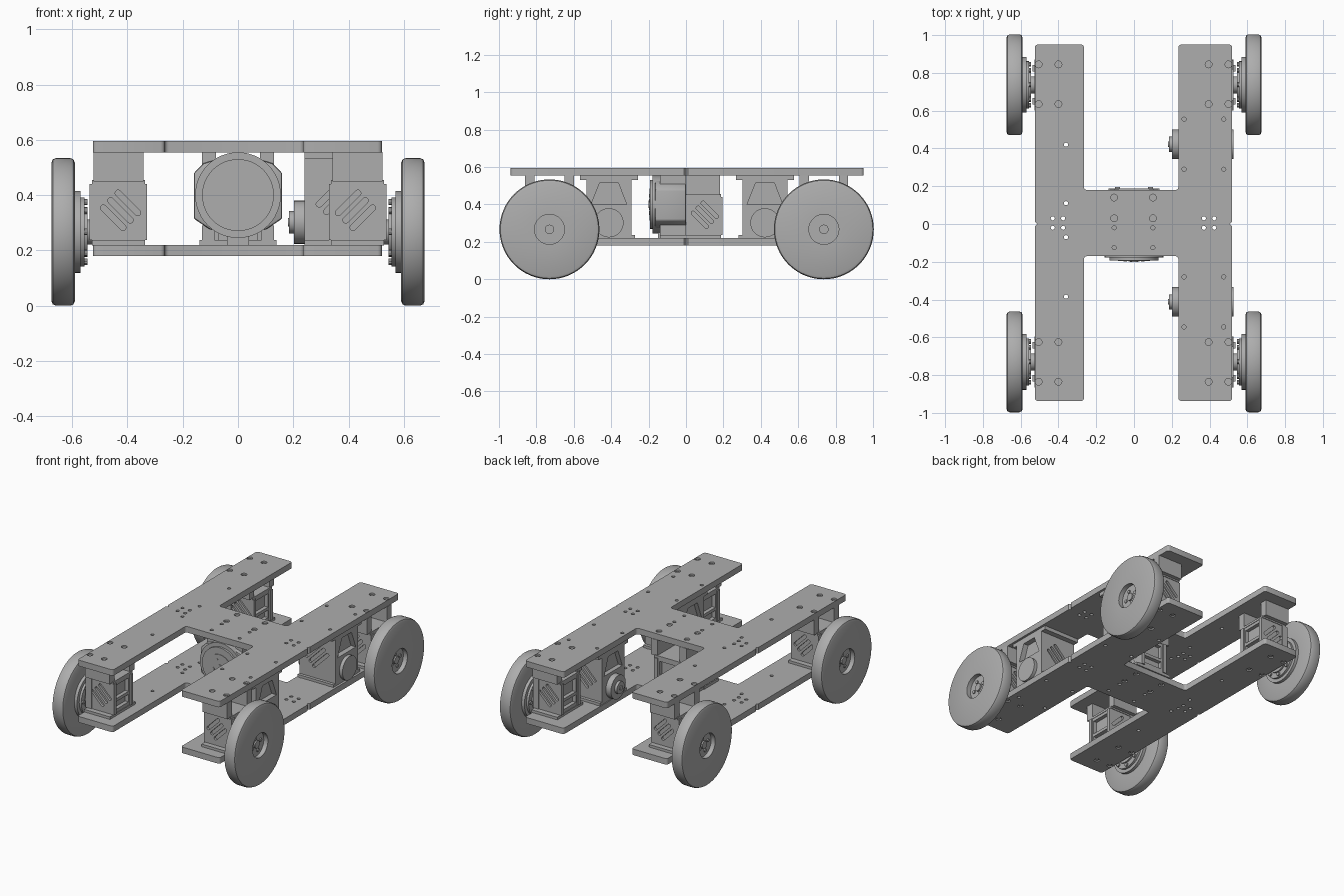
import bpy, bmesh, math
from mathutils import Matrix, Vector

cube = bpy.data.objects.get("Cube")
if cube:
    bpy.data.objects.remove(cube)

grey = bpy.data.materials.new("plain grey")
grey.use_nodes = True
COLOUR = (0.42, 0.42, 0.42, 1)
grey.diffuse_color = COLOUR
grey.node_tree.nodes["Principled BSDF"].inputs["Base Color"].default_value = COLOUR
AXES = {"X": Matrix.Rotation(math.pi / 2, 4, "Y"), "Y": Matrix.Rotation(math.pi / 2, 4, "X"), "Z": Matrix()}


def box(bm, x, y, z):
    """Box from three (low, high) ranges."""
    mid = Vector([(a + b) / 2 for a, b in (x, y, z)])
    size = [b - a for a, b in (x, y, z)]
    bmesh.ops.create_cube(bm, size=1, matrix=Matrix.Translation(mid) @ Matrix.Diagonal((*size, 1)))


def cyl(bm, centre, r, depth, axis="Z", n=32, r2=None):
    bmesh.ops.create_cone(bm, cap_ends=True, segments=n, radius1=r, radius2=r if r2 is None else r2,
                          depth=depth, matrix=Matrix.Translation(centre) @ AXES[axis])


def prism(bm, points, offset, matrix=Matrix()):
    """Extrude a flat outline along offset."""
    face = bm.faces.new([bm.verts.new(matrix @ Vector(p)) for p in points])
    ext = bmesh.ops.extrude_face_region(bm, geom=[face])
    bmesh.ops.translate(bm, vec=offset, verts=[v for v in ext["geom"] if isinstance(v, bmesh.types.BMVert)])
    bmesh.ops.recalc_face_normals(bm, faces=bm.faces)


def slots(bm, axis, x, y, z, length=0.1, depth=0.03):
    """Three parallel slanted slots, cut along the given axis."""
    r = 0.011
    for k in (-1, 0, 1):
        pts = []
        for end in (1, -1):
            for i in range(7):
                a = math.pi * i / 6 - math.pi / 2
                u, v = end * (length / 2 + r * math.cos(a)), end * r * math.sin(a) + k * 0.038
                s, t = (u - v) * 0.707, (u + v) * 0.707
                pts.append((x + s, y - depth / 2, z + t) if axis == "Y" else (x - depth / 2, y + s, z + t))
        prism(bm, pts, (0, depth, 0) if axis == "Y" else (depth, 0, 0))


def finish(name, bm, matrix=Matrix(), cutter=None, bevel=0):
    def to_object(label, b):
        bmesh.ops.recalc_face_normals(b, faces=b.faces)
        mesh = bpy.data.meshes.new(label)
        b.to_mesh(mesh)
        b.free()
        mesh.materials.append(grey)
        o = bpy.data.objects.new(label, mesh)
        bpy.context.scene.collection.objects.link(o)
        return o
    ob = to_object(name, bm)
    bpy.ops.object.select_all(action="DESELECT")
    ob.select_set(True)
    bpy.context.view_layer.objects.active = ob
    if bevel:
        m = ob.modifiers.new("soft_edges", "BEVEL")
        m.width, m.segments = bevel, 2
        bpy.ops.object.modifier_apply(modifier=m.name)
    if cutter:
        tool = to_object("cutter", cutter)
        tool.hide_render = True
        m = ob.modifiers.new("cuts", "BOOLEAN")
        m.operation, m.solver, m.object = "DIFFERENCE", "EXACT", tool
        bpy.ops.object.modifier_apply(modifier=m.name)
        bpy.data.objects.remove(tool)
    bpy.ops.object.shade_smooth_by_angle(angle=math.radians(35))
    ob.matrix_world = matrix
    return ob


# H-shaped deck plates with screw holes
L, LI, RI, R = -0.525, -0.265, 0.235, 0.52
F, B, CF, CB = -0.937, 0.95, -0.17, 0.18
OUTLINE = [(L, F), (LI, F), (LI, CF), (RI, CF), (RI, F), (R, F), (R, -0.012), (R - 0.012, 0), (R, 0.012), (R, B),
           (RI, B), (RI, CB), (LI, CB), (LI, B), (L, B), (L, 0.012), (L + 0.012, 0), (L, -0.012)]
big = [(x, y) for x in (-0.505, -0.4, 0.395, 0.5) for y in (-0.835, -0.625, 0.635, 0.845)]
big += [(x, y) for x in (-0.105, 0.1) for y in (0.03, 0.14)]
small = [(x, y) for x in (0.265, 0.475) for y in (-0.545, -0.28, 0.29, 0.555)]
small += [(x, y) for x in (-0.43, -0.375, 0.37, 0.425) for y in (-0.02, 0.03)]
small += [(x, y) for x in (-0.105, 0.1) for y in (-0.125, -0.02)]
small += [(-0.36, y) for y in (-0.385, -0.07, 0.11, 0.42)]
for label, z in (("top_deck", 0.555), ("bottom_deck", 0.18)):
    bm, holes, heads = bmesh.new(), bmesh.new(), bmesh.new()
    prism(bm, [(x, y, z) for x, y in OUTLINE], (0, 0, 0.04))
    corners = [e for e in bm.edges if abs(e.verts[0].co.z - e.verts[1].co.z) > 0.01
               and abs(e.verts[0].co.y) > 0.1]
    bmesh.ops.bevel(bm, geom=corners, offset=0.015, segments=3, affect="EDGES", profile=0.5)
    for x, y in big:
        cyl(holes, (x, y, z + 0.02), 0.018, 0.1, n=16)
        cyl(heads, (x, y, z + 0.018), 0.011, 0.03, n=12)
        cyl(heads, (x, y, z + 0.02), 0.018, 0.016, n=16)
    for x, y in small:
        cyl(holes, (x, y, z + 0.02), 0.011, 0.1, n=12)
    finish(label, bm, cutter=holes)
    finish(label + "_screws", heads)


def drive_unit(name, matrix):
    """Geared servo in its bracket; the axle points along local +x."""
    body, cut = bmesh.new(), bmesh.new()
    box(body, (-0.185, 0), (-0.1, 0.1), (0.235, 0.45))
    for side in (-1, 1):
        slots(cut, "Y", -0.1, side * 0.1, 0.345)
    box(cut, (-0.2, -0.16), (-0.065, 0.065), (0.33, 0.42))
    box(cut, (-0.2, -0.16), (-0.065, 0.065), (0.26, 0.31))
    finish(name + "_servo", body, matrix, cut)
    br = bmesh.new()
    box(br, (-0.188, 0.003), (-0.135, 0.135), (0.218, 0.237))
    box(br, (-0.188, 0.003), (-0.104, 0.104), (0.44, 0.455))
    for s in (-1, 1):
        box(br, (-0.183, -0.002), sorted((s * 0.08, s * 0.13)), (0.45, 0.556))
        box(br, (-0.03, 0.012), sorted((s * 0.07, s * 0.105)), (0.237, 0.44))
        box(br, (-0.195, -0.18), sorted((s * 0.075, s * 0.1)), (0.237, 0.44))
    finish(name + "_bracket", br, matrix)


def wheel(name, matrix):
    profile = [(0, 0), (0.045, 0), (0.045, 0.02), (0.09, 0.02), (0.09, 0.03), (0.125, 0.03), (0.125, 0.045),
               (0.148, 0.045), (0.148, 0.065), (0.25, 0.065), (0.262, 0.07), (0.267, 0.082), (0.267, 0.133),
               (0.262, 0.145), (0.25, 0.15), (0.08, 0.15), (0.08, 0.12), (0, 0.12)]
    bm = bmesh.new()
    vs = [bm.verts.new((x, 0, r)) for r, x in profile]
    es = [bm.edges.new(p) for p in zip(vs, vs[1:])]
    bmesh.ops.spin(bm, geom=vs + es, cent=(0, 0, 0), axis=(1, 0, 0), angle=math.tau, steps=64)
    bmesh.ops.remove_doubles(bm, verts=bm.verts, dist=0.0002)
    # hub screws and axle cap
    cyl(bm, (0.122, 0, 0), 0.025, 0.014, "X", 20)
    for i in range(4):
        a = math.tau * i / 4 + 0.3
        cyl(bm, (0.122, 0.045 * math.cos(a), 0.045 * math.sin(a)), 0.011, 0.01, "X", 12)
    for i in range(8):
        a = math.tau * i / 8
        cyl(bm, (0.04, 0.108 * math.cos(a), 0.108 * math.sin(a)), 0.012, 0.04, "X", 10)
    finish(name, bm, matrix @ Matrix.Translation((0, 0, 0.267)))


# Four corner drives with wheels
for end, y in (("front", -0.73), ("rear", 0.737)):
    for side, x, turn in (("left", 0.525, 0), ("right", -0.525, math.pi)):
        place = Matrix.Translation((x, y, 0)) @ Matrix.Rotation(turn, 4, "Z")
        drive_unit(f"{end}_{side}", place)
        wheel(f"{end}_{side}_wheel", place)

# Centre drive facing the front
drive_unit("centre", Matrix.Rotation(-math.pi / 2, 4, "Z"))
bm = bmesh.new()
half = [(0.1, 0.275), (0.16, 0.315), (0.16, 0.48), (0.125, 0.515), (0.075, 0.53)]
prism(bm, [(x, 0, z) for x, z in half] + [(-x, 0, z) for x, z in reversed(half)], (0, -0.165, 0))
finish("centre_motor_housing", bm, bevel=0.008)
bm = bmesh.new()
for r, front in ((0.155, -0.178), (0.13, -0.192), (0.085, -0.195), (0.02, -0.2)):
    cyl(bm, (0, front / 2 - 0.05, 0.4), r, -front - 0.1, "Y", 48)
for i in range(4):
    a = math.tau * i / 4 + 0.4
    cyl(bm, (0.05 * math.cos(a), -0.19, 0.4 + 0.05 * math.sin(a)), 0.01, 0.016, "Y", 12)
finish("centre_motor_disc", bm)
bm = bmesh.new()
box(bm, (-0.14, 0.14), (-0.14, 0.01), (0.218, 0.238))
box(bm, (-0.04, 0.04), (-0.15, 0), (0.22, 0.28))
for s in (-1, 1):
    box(bm, sorted((s * 0.085, s * 0.13)), (-0.14, 0), (0.23, 0.29))
    box(bm, sorted((s * 0.08, s * 0.13)), (-0.14, 0), (0.5, 0.556))
finish("centre_motor_mount", bm)

# Two side motors under the left rail
for end, y in (("front", -0.412), ("rear", 0.422)):
    at = Matrix.Translation((0, y, 0))
    body, cut = bmesh.new(), bmesh.new()
    box(body, (0.24, 0.505), (-0.12, 0.12), (0.235, 0.54))
    prism(cut, [(0.47, -0.095, 0.4), (0.47, 0.095, 0.4), (0.47, 0.05, 0.515), (0.47, -0.05, 0.515)], (0.1, 0, 0))
    prism(cut, [(0.27, -0.095, 0.4), (0.27, 0.095, 0.4), (0.27, 0.05, 0.515), (0.27, -0.05, 0.515)], (-0.1, 0, 0))
    for s in (-1, 1):
        slots(cut, "Y", 0.37, s * 0.12, 0.39, length=0.14)
    finish(end + "_side_motor", body, at, cut)
    bm = bmesh.new()
    box(bm, (0.24, 0.505), (-0.155, 0.155), (0.53, 0.556))
    box(bm, (0.24, 0.505), (-0.14, 0.14), (0.218, 0.237))
    cyl(bm, (0.365, 0, 0.302), 0.078, 0.325, "X")
    cyl(bm, (0.22, 0, 0.302), 0.04, 0.07, "X")
    cyl(bm, (0.28, 0, 0.302), 0.015, 0.2, "X", 16)
    finish(end + "_side_motor_axle_and_flanges", bm, at)
